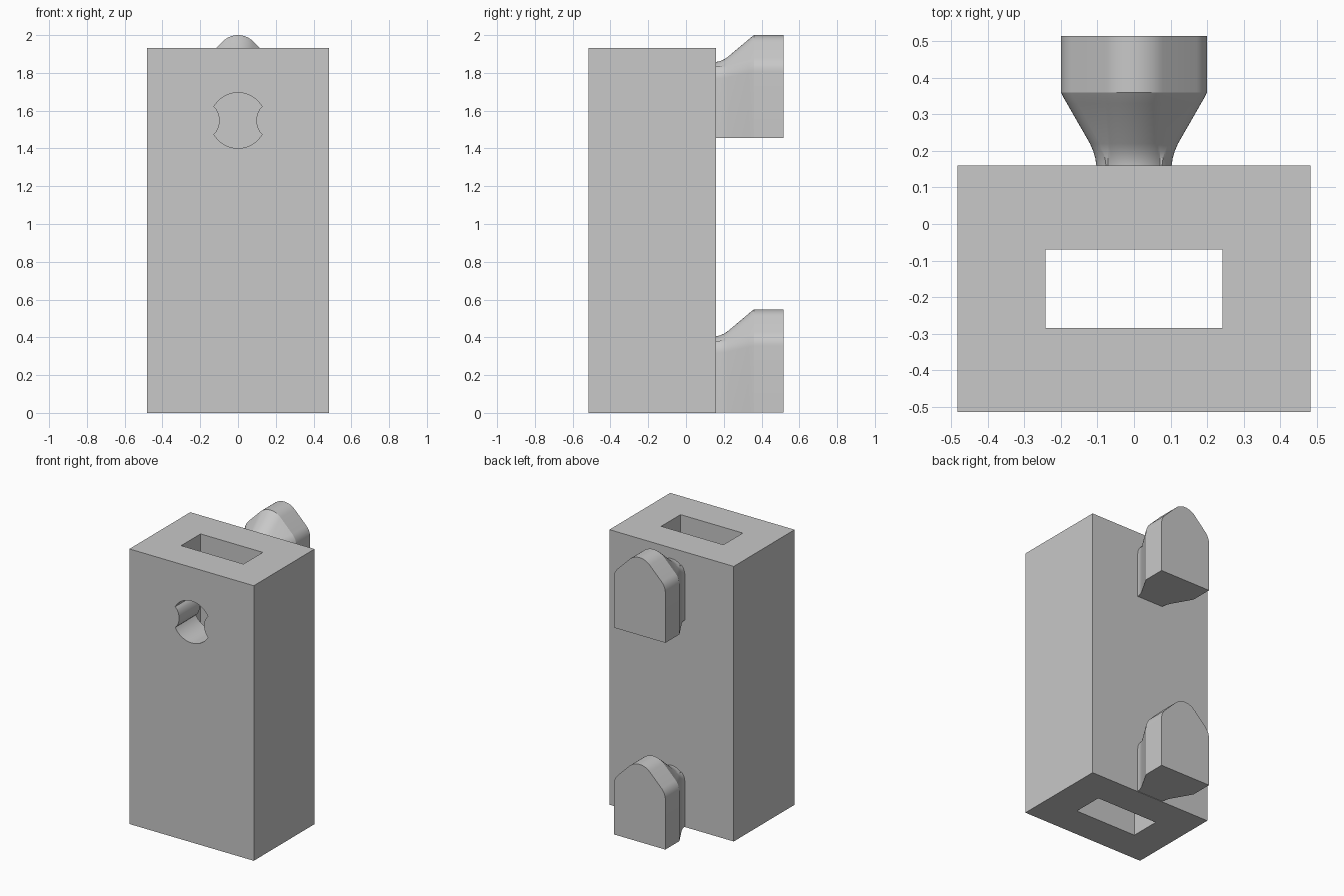
import bpy, bmesh, math

old = bpy.data.objects.get("Cube")
if old:
    bpy.data.objects.remove(old, do_unlink=True)

grey = bpy.data.materials.new("plain grey")
grey.use_nodes = True
colour = (0.58, 0.58, 0.58, 1)
grey.diffuse_color = colour
grey.node_tree.nodes["Principled BSDF"].inputs["Base Color"].default_value = colour


def loft(name, rings):
    """Closed solid through rings that share a point count."""
    bm = bmesh.new()
    loops = [[bm.verts.new(p) for p in ring] for ring in rings]
    for a, b in zip(loops, loops[1:]):
        for i in range(len(a)):
            j = (i + 1) % len(a)
            bm.faces.new((a[i], a[j], b[j], b[i]))
    bm.faces.new(loops[0])
    bm.faces.new(loops[-1])
    bmesh.ops.recalc_face_normals(bm, faces=bm.faces)
    mesh = bpy.data.meshes.new(name)
    bm.to_mesh(mesh)
    bm.free()
    mesh.materials.append(grey)
    obj = bpy.data.objects.new(name, mesh)
    bpy.context.collection.objects.link(obj)
    return obj


def box(name, hx, y0, y1, z0, z1):
    return loft(name, [[(-hx, y0, z), (hx, y0, z), (hx, y1, z), (-hx, y1, z)]
                       for z in (z0, z1)])


def activate(obj):
    bpy.ops.object.select_all(action='DESELECT')
    obj.select_set(True)
    bpy.context.view_layer.objects.active = obj


def cut(target, cutter):
    cutter.hide_render = True
    mod = target.modifiers.new("cut", 'BOOLEAN')
    mod.operation = 'DIFFERENCE'
    mod.solver = 'EXACT'
    mod.object = cutter
    activate(target)
    bpy.ops.object.modifier_apply(modifier=mod.name)
    bpy.data.objects.remove(cutter, do_unlink=True)


def arc(cx, cz, r, start, end, steps):
    return [(cx + r * math.cos(math.radians(start + (end - start) * i / steps)),
             cz + r * math.sin(math.radians(start + (end - start) * i / steps)))
            for i in range(steps + 1)]


def smooth(obj):
    activate(obj)
    bpy.ops.object.shade_smooth_by_angle(angle=math.radians(20))


# Block with a rectangular slot running from top to bottom
block = box("block", 0.483, -0.515, 0.16, 0, 1.932)
cut(block, box("slot_cutter", 0.242, -0.285, -0.07, -0.1, 2.1))

# Front keyhole: a round hole with a rounded bite in each side
outline = (arc(0, 1.548, 0.147, 29.6, 150.4, 24)
           + arc(-0.205, 1.548, 0.108, 42.2, -42.2, 12)[1:-1]
           + arc(0, 1.548, 0.147, 209.6, 330.4, 24)
           + arc(0.205, 1.548, 0.108, 222.2, 137.8, 12)[1:-1])
cut(block, loft("keyhole_cutter", [[(x, y, z) for x, z in outline] for y in (-0.6, -0.2)]))
smooth(block)


# Rear pegs: a rounded neck flaring into a gabled head with a flat underside
def half_section(corner, crown):
    return arc(*corner, 0, 45, 6) + arc(*crown, 45, 90, 8)


neck = half_section((0.013, 0.314, 0.09), (0, 0.303, 0.1))
head = half_section((0.1, 0.351, 0.1), (0, 0.432, 0.113))
flare = [(0.15, 0), (0.16, 0), (0.18, 0.03), (0.2, 0.09), (0.22, 0.18),
         (0.33, 0.83), (0.345, 0.92), (0.36, 1), (0.515, 1)]


def peg(name, base):
    rings = []
    for y, f in flare:
        half = [(a[0] + (b[0] - a[0]) * f, a[1] + (b[1] - a[1]) * f)
                for a, b in zip(neck, head)]
        half.insert(0, (half[0][0], 0))
        left = [(-x, z) for x, z in reversed(half[:-1])]
        rings.append([(x, y, base + z) for x, z in half + left])
    smooth(loft(name, rings))


peg("lower_peg", 0.003)
peg("upper_peg", 1.455)
